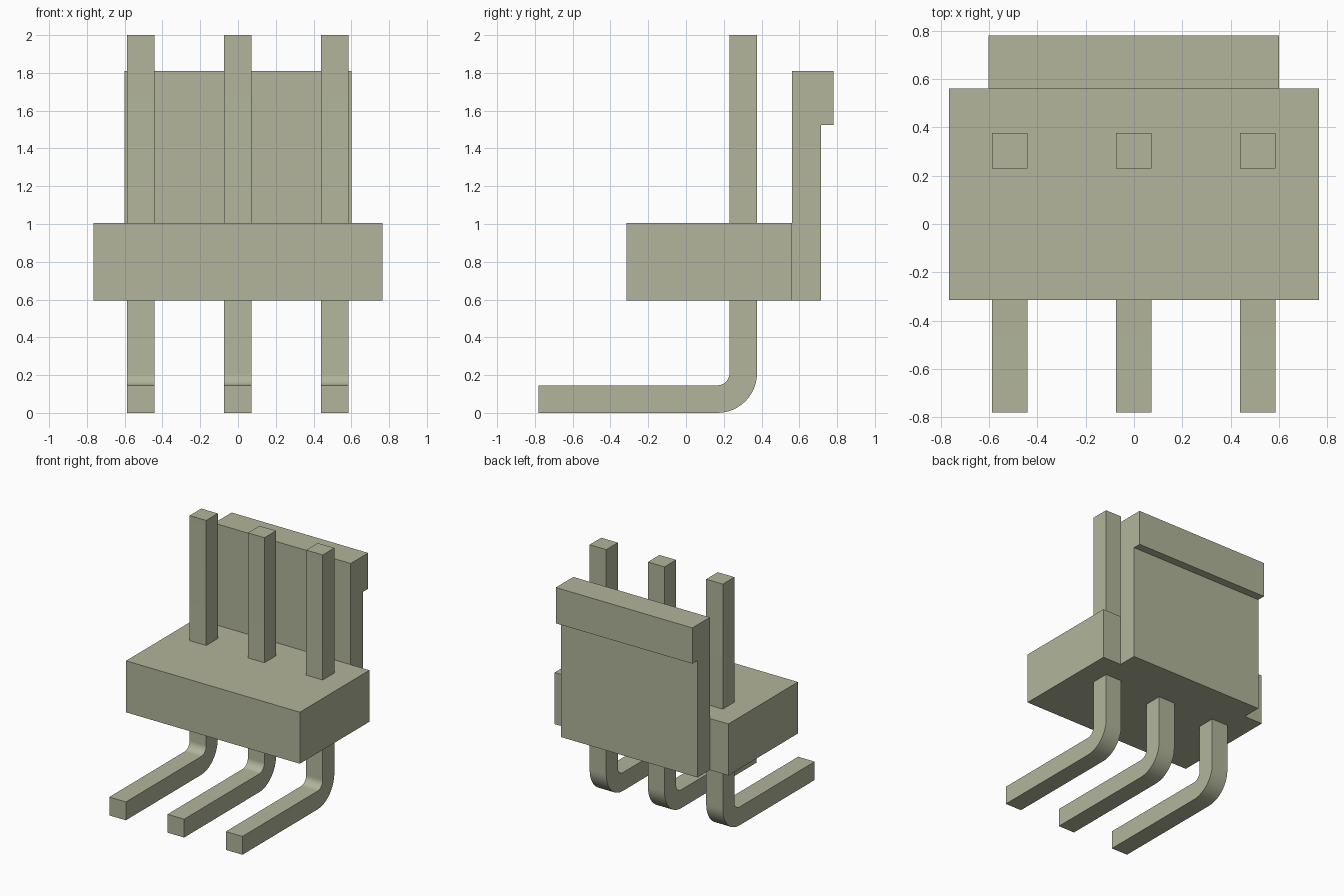
import bpy, bmesh, math

cube = bpy.data.objects.get("Cube")
if cube:
    bpy.data.objects.remove(cube, do_unlink=True)

COLOUR = (0.445, 0.462, 0.328, 1.0)
mat = bpy.data.materials.new("pale olive grey")
mat.use_nodes = True
mat.diffuse_color = COLOUR
mat.node_tree.nodes["Principled BSDF"].inputs["Base Color"].default_value = COLOUR


def extrude_profile(name, profile, x0, x1, smooth=False):
    """Extrude a closed (y, z) outline along x from x0 to x1."""
    bm = bmesh.new()
    face = bm.faces.new([bm.verts.new((x0, y, z)) for y, z in profile])
    out = bmesh.ops.extrude_face_region(bm, geom=[face])
    moved = [g for g in out["geom"] if isinstance(g, bmesh.types.BMVert)]
    bmesh.ops.translate(bm, verts=moved, vec=(x1 - x0, 0, 0))
    bmesh.ops.recalc_face_normals(bm, faces=bm.faces[:])
    mesh = bpy.data.meshes.new(name)
    bm.to_mesh(mesh)
    bm.free()
    mesh.materials.append(mat)
    obj = bpy.data.objects.new(name, mesh)
    bpy.context.collection.objects.link(obj)
    if smooth:
        bpy.ops.object.select_all(action='DESELECT')
        obj.select_set(True)
        bpy.context.view_layer.objects.active = obj
        bpy.ops.object.shade_smooth_by_angle(angle=math.radians(30))
    return obj


def quarter_arc(cy, cz, r, steps=12):
    """Points from straight down (-z) round to the back (+y)."""
    angles = [math.radians(-90 + 90 * i / steps) for i in range(steps + 1)]
    return [(cy + r * math.cos(a), cz + r * math.sin(a)) for a in angles]


# Housing block
extrude_profile("housing_base",
                [(-0.315, 0.595), (0.56, 0.595), (0.56, 1.005), (-0.315, 1.005)],
                -0.765, 0.765)

# Back wall with its overhanging locking lip
extrude_profile("locking_wall",
                [(0.56, 0.595), (0.715, 0.595), (0.715, 1.525),
                 (0.78, 1.525), (0.78, 1.81), (0.56, 1.81)],
                -0.602, 0.6)

# Three square pins, bent forward below the housing
BEND_Y, BEND_Z, R_OUT, R_IN = 0.166, 0.21, 0.21, 0.064
pin_profile = ([(-0.78, 0.0)] + quarter_arc(BEND_Y, BEND_Z, R_OUT)
               + [(BEND_Y + R_OUT, 2.0), (BEND_Y + R_IN, 2.0)]
               + quarter_arc(BEND_Y, BEND_Z, R_IN)[::-1]
               + [(-0.78, BEND_Z - R_IN)])
for side, x in (("right", -0.514), ("middle", -0.001), ("left", 0.512)):
    extrude_profile(f"pin_{side}", pin_profile, x - 0.073, x + 0.073, smooth=True)
